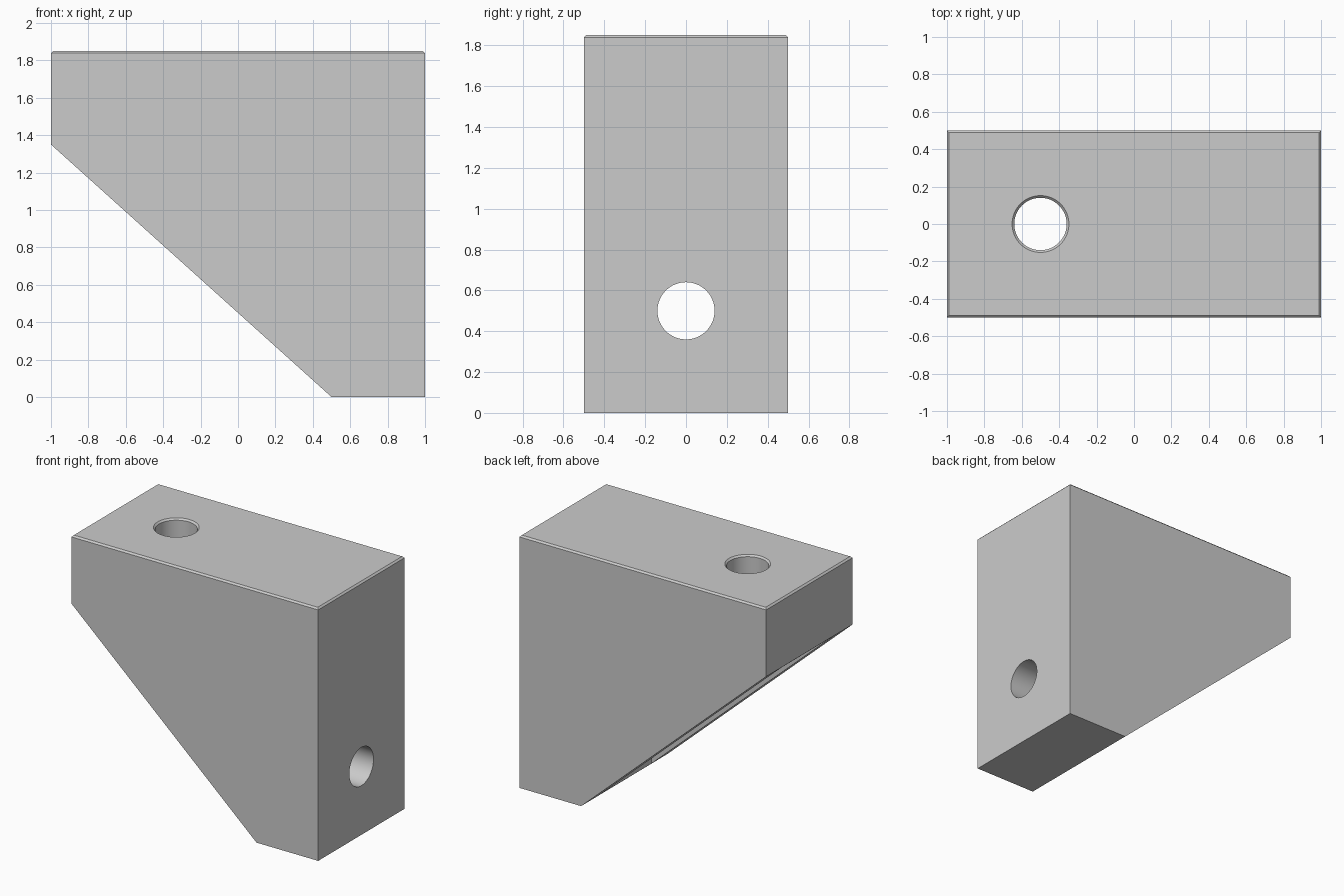
import bpy, bmesh, math
from mathutils import Matrix

if "Cube" in bpy.data.objects:
    bpy.data.objects.remove(bpy.data.objects["Cube"])

grey = bpy.data.materials.new("light_grey")
grey.diffuse_color = (0.6, 0.6, 0.6, 1)
grey.use_nodes = True
grey.node_tree.nodes["Principled BSDF"].inputs["Base Color"].default_value = grey.diffuse_color


def make_object(name, bm):
    bmesh.ops.recalc_face_normals(bm, faces=bm.faces)
    mesh = bpy.data.meshes.new(name)
    bm.to_mesh(mesh)
    bm.free()
    mesh.materials.append(grey)
    ob = bpy.data.objects.new(name, mesh)
    bpy.context.collection.objects.link(ob)
    return ob


def prism(profile, half_width):
    """Extrude an xz profile along y, centred on y = 0."""
    bm = bmesh.new()
    face = bm.faces.new([bm.verts.new((x, -half_width, z)) for x, z in profile])
    ext = bmesh.ops.extrude_face_region(bm, geom=[face])
    verts = [v for v in ext["geom"] if isinstance(v, bmesh.types.BMVert)]
    bmesh.ops.translate(bm, verts=verts, vec=(0, 2 * half_width, 0))
    return bm


def turned(rings, matrix, sides=64):
    """Solid of revolution from (radius, height) rings."""
    bm = bmesh.new()
    loops = [[bm.verts.new((r * math.cos(2 * math.pi * i / sides),
                            r * math.sin(2 * math.pi * i / sides), h))
              for i in range(sides)] for r, h in rings]
    for a, b in zip(loops, loops[1:]):
        for i in range(sides):
            j = (i + 1) % sides
            bm.faces.new((a[i], a[j], b[j], b[i]))
    bm.faces.new(loops[0][::-1])
    bm.faces.new(loops[-1])
    bm.transform(matrix)
    return bm


# Bracket body with a small chamfer round the top
bm = prism([(0.5, 0), (1, 0), (1, 1.85), (-1, 1.85), (-1, 1.35)], 0.5)
rim = [e for e in bm.edges if all(v.co.z > 1.84 for v in e.verts)]
bmesh.ops.bevel(bm, geom=rim, offset=0.012, segments=1, affect='EDGES')
body = make_object("corner_bracket", bm)

# Cutters: open pocket under the slope, top hole with chamfered mouth, side hole
cutters = [
    make_object("pocket_cutter",
                prism([(-1.3, -0.3), (0.49, -0.3), (0.49, 1.34), (-1.3, 1.34)], 0.3)),
    make_object("top_hole_cutter",
                turned([(0.14, 0.3), (0.14, 1.838), (0.152, 1.85), (0.152, 2)],
                       Matrix.Translation((-0.5, 0, 0)))),
    make_object("side_hole_cutter",
                turned([(0.14, -0.6), (0.14, 1.2)],
                       Matrix.Translation((0, 0, 0.5)) @ Matrix.Rotation(math.pi / 2, 4, 'Y'))),
]

bpy.context.view_layer.objects.active = body
for cutter in cutters:
    cutter.hide_render = True
    mod = body.modifiers.new(cutter.name, 'BOOLEAN')
    mod.operation = 'DIFFERENCE'
    mod.solver = 'EXACT'
    mod.object = cutter
    bpy.ops.object.modifier_apply(modifier=mod.name)
for cutter in cutters:
    bpy.data.objects.remove(cutter)

# Smooth bores, sharp edges
bpy.ops.object.select_all(action='DESELECT')
body.select_set(True)
bpy.ops.object.shade_smooth_by_angle(angle=math.radians(30))
